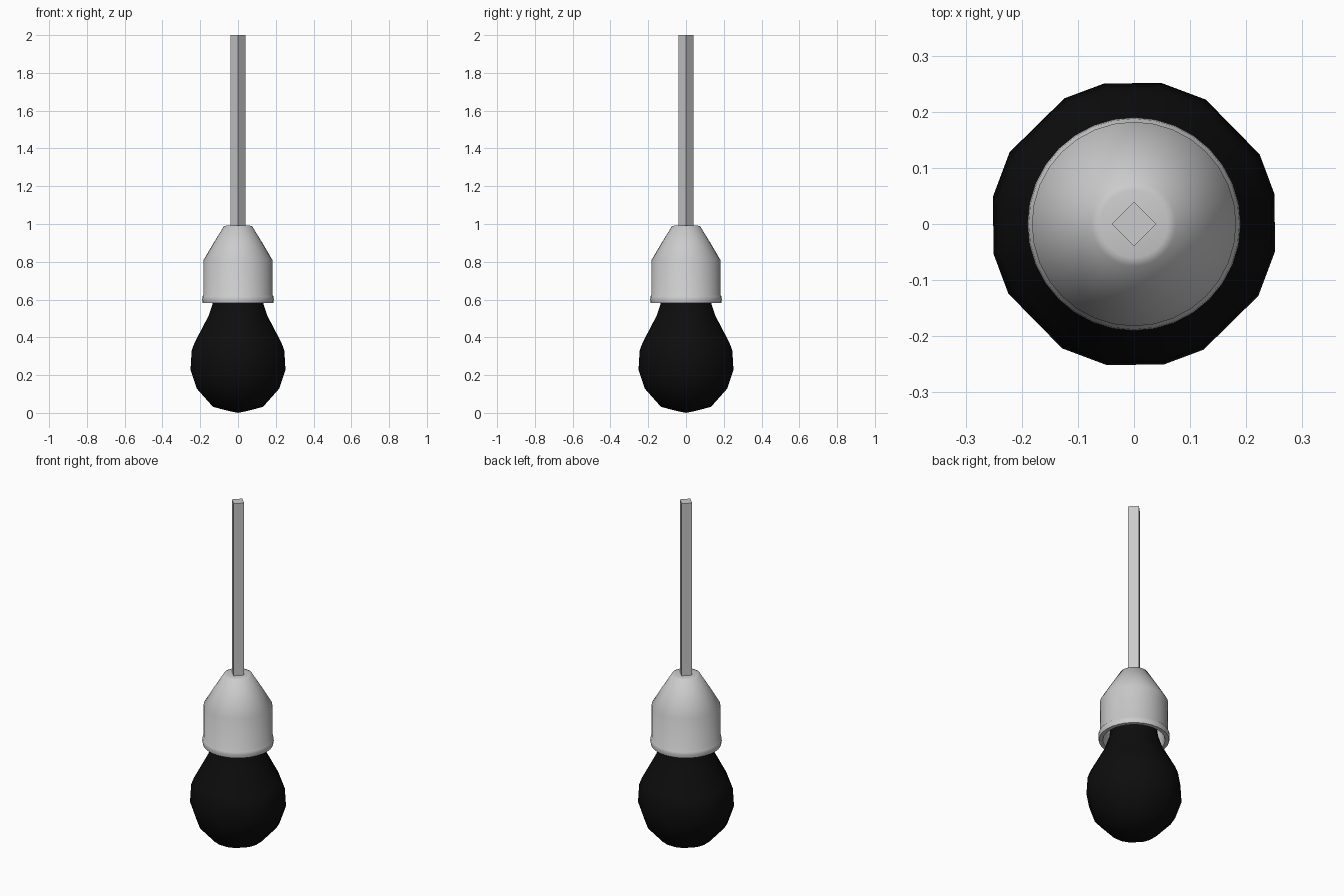
import bpy, bmesh, math

if "Cube" in bpy.data.objects:
    bpy.data.objects.remove(bpy.data.objects["Cube"])


def lathe(name, profile, angles, smooth=40):
    """Revolve (radius, z) points around z; radius 0 makes a pole."""
    bm = bmesh.new()
    rings = []
    for r, z in profile:
        if r == 0:
            rings.append([bm.verts.new((0, 0, z))] * len(angles))
        else:
            rings.append([bm.verts.new((r * math.cos(a), r * math.sin(a), z)) for a in angles])
    n = len(angles)
    for lo, hi in zip(rings, rings[1:]):
        for i in range(n):
            j = (i + 1) % n
            quad = list(dict.fromkeys((lo[i], lo[j], hi[j], hi[i])))
            if len(quad) > 2:
                bm.faces.new(quad)
    bmesh.ops.recalc_face_normals(bm, faces=bm.faces)
    me = bpy.data.meshes.new(name)
    bm.to_mesh(me)
    bm.free()
    ob = bpy.data.objects.new(name, me)
    bpy.context.collection.objects.link(ob)
    bpy.context.view_layer.objects.active = ob
    ob.select_set(True)
    if smooth:
        bpy.ops.object.shade_smooth_by_angle(angle=math.radians(smooth))
    ob.select_set(False)
    return ob


def even(n):
    return [2 * math.pi * i / n for i in range(n)]


# square hanging cord, set as a diamond
lathe("cord", [(0, 0.97), (0.04, 0.97), (0.04, 2.0), (0, 2.0)], even(4), smooth=0)

# hollow lamp socket with rolled rim
lathe("socket", [
    (0, 0.79), (0.08, 0.79), (0.16, 0.74), (0.16, 0.60), (0.165, 0.583),
    (0.187, 0.583), (0.19, 0.60), (0.188, 0.618), (0.182, 0.625),
    (0.182, 0.81), (0.135, 0.89), (0.075, 0.988), (0.06, 0.992), (0, 0.993),
], even(32), smooth=50)

# faceted black bulb with uneven facet spacing
facets = [math.radians(q + a) for q in (0, 90, 180, 270) for a in (12, 29, 60, 79)]
bulb = lathe("bulb", [
    (0, 0.0), (0.05, 0.01), (0.135, 0.032), (0.222, 0.128), (0.256, 0.228),
    (0.25, 0.33), (0.235, 0.37), (0.158, 0.515), (0.133, 0.59), (0.12, 0.70), (0, 0.72),
], facets, smooth=60)
black = bpy.data.materials.new("black_glass")
black.diffuse_color = (0.004, 0.004, 0.004, 1)
black.use_nodes = True
black.node_tree.nodes["Principled BSDF"].inputs["Base Color"].default_value = black.diffuse_color
bulb.data.materials.append(black)
